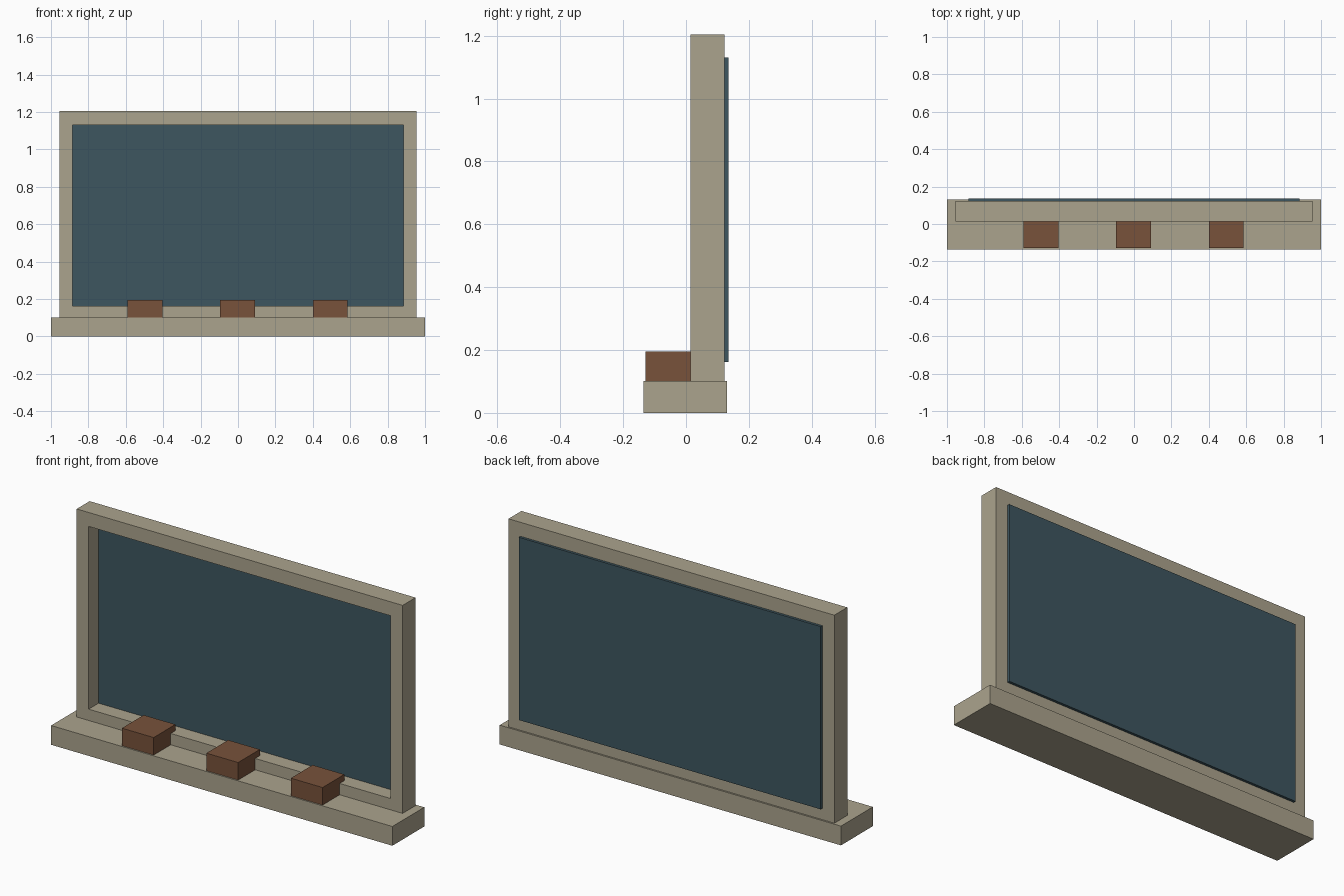
import bpy
import bmesh

if "Cube" in bpy.data.objects:
    bpy.data.objects.remove(bpy.data.objects["Cube"])


def material(name, color):
    m = bpy.data.materials.new(name)
    m.diffuse_color = (*color, 1.0)
    m.use_nodes = True
    m.node_tree.nodes["Principled BSDF"].inputs["Base Color"].default_value = m.diffuse_color
    return m


stone = material("beige_frame", (0.41, 0.37, 0.268))
glass = material("dark_teal_pane", (0.048, 0.093, 0.115))
wood = material("brown_block", (0.188, 0.084, 0.043))


def finish(name, bm, mat):
    bmesh.ops.recalc_face_normals(bm, faces=bm.faces)
    mesh = bpy.data.meshes.new(name)
    bm.to_mesh(mesh)
    bm.free()
    mesh.materials.append(mat)
    obj = bpy.data.objects.new(name, mesh)
    bpy.context.collection.objects.link(obj)
    return obj


def box(name, x, y, z, mat):
    """Box from (min, max) ranges on each axis."""
    bm = bmesh.new()
    bmesh.ops.create_cube(bm, size=1.0)
    for v in bm.verts:
        v.co = [r[0] + (c + 0.5) * (r[1] - r[0]) for c, r in zip(v.co, (x, y, z))]
    return finish(name, bm, mat)


def ring(name, outer, inner, y, mat):
    """Rectangular frame; outer and inner are (half width, bottom, top)."""
    bm = bmesh.new()

    def loop(rect, depth):
        w, z0, z1 = rect
        return [bm.verts.new((px, depth, pz))
                for px, pz in ((-w, z0), (w, z0), (w, z1), (-w, z1))]

    loops = [loop(outer, y[0]), loop(outer, y[1]), loop(inner, y[1]), loop(inner, y[0])]
    for k in range(4):
        a, b = loops[k], loops[(k + 1) % 4]
        for i in range(4):
            j = (i + 1) % 4
            bm.faces.new((a[i], a[j], b[j], b[i]))
    return finish(name, bm, mat)


# Sill under the window
box("sill", (-1.0, 1.0), (-0.136, 0.131), (0.0, 0.102), stone)

# Frame with an open centre
ring("window_frame", (0.955, 0.102, 1.204), (0.885, 0.162, 1.13), (0.014, 0.122), stone)

# Pane set deep in the opening, standing slightly proud at the back
box("pane", (-0.885, 0.885), (0.097, 0.136), (0.162, 1.13), glass)

# Blocks on the sill, reaching over the lower rail
for i, cx in enumerate((-0.497, -0.002, 0.493)):
    box(f"block_{i + 1}", (cx - 0.093, cx + 0.093), (-0.129, 0.053), (0.102, 0.195), wood)
